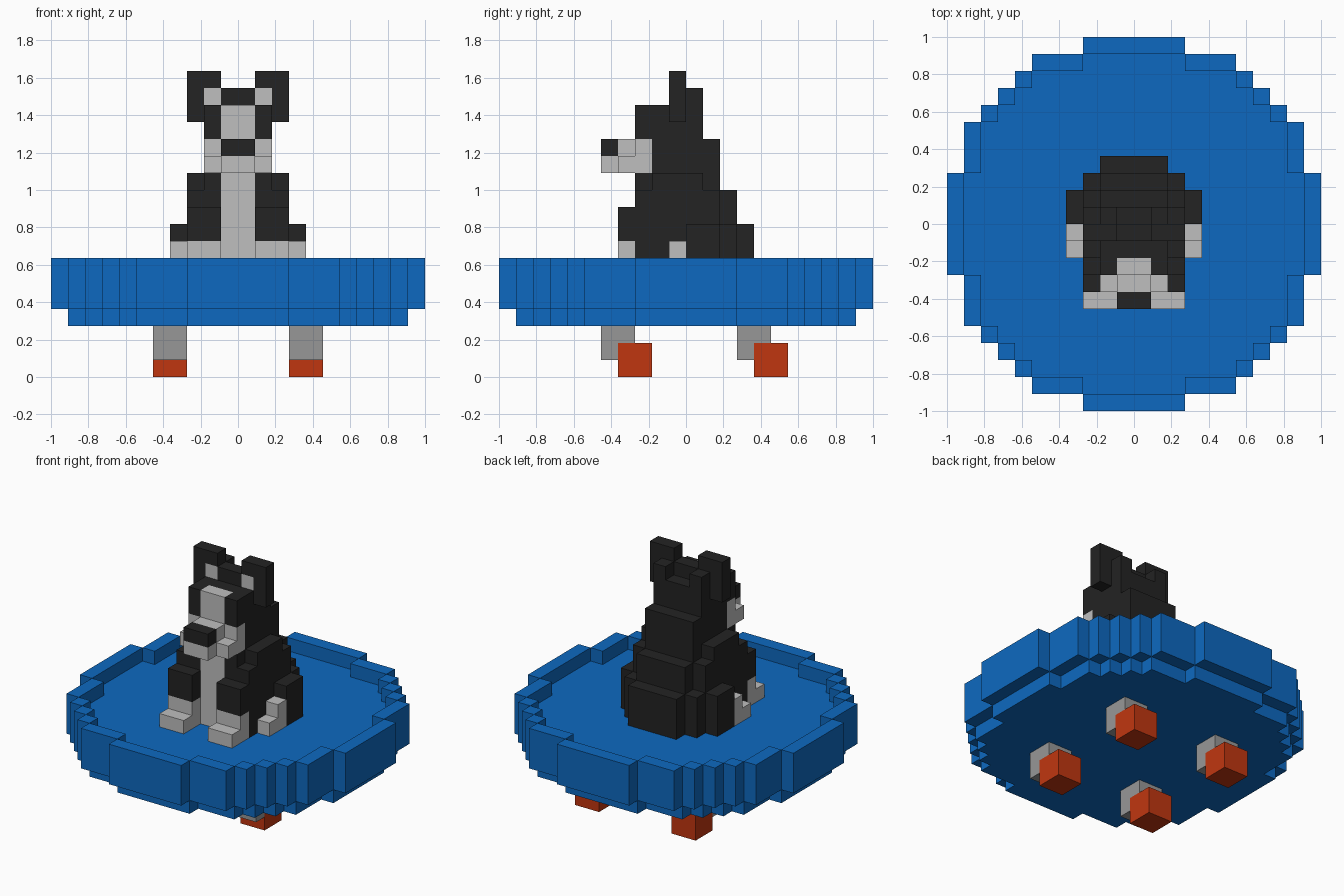
import bpy, bmesh

cube = bpy.data.objects.get("Cube")
if cube:
    bpy.data.objects.remove(cube, do_unlink=True)

U = 1 / 11  # one block


def material(name, rgb):
    lin = [(c / 255 / 12.92) if c < 11 else ((c / 255 + 0.055) / 1.055) ** 2.4 for c in rgb]
    m = bpy.data.materials.new(name)
    m.use_nodes = True
    m.diffuse_color = (*lin, 1)
    bsdf = m.node_tree.nodes["Principled BSDF"]
    bsdf.inputs["Base Color"].default_value = (*lin, 1)
    bsdf.inputs["Roughness"].default_value = 0.8
    return m


BLUE = material("blue", (13, 105, 192))
BLACK = material("black", (35, 35, 35))
PALE = material("pale grey", (191, 191, 191))
GREY = material("mid grey", (151, 151, 151))
RED = material("orange red", (192, 54, 16))


def finish(name, mat, bm):
    bmesh.ops.recalc_face_normals(bm, faces=bm.faces)
    bmesh.ops.scale(bm, vec=(U, U, U), verts=bm.verts)
    me = bpy.data.meshes.new(name)
    bm.to_mesh(me)
    bm.free()
    me.materials.append(mat)
    ob = bpy.data.objects.new(name, me)
    bpy.context.collection.objects.link(ob)
    return ob


def blocks(name, mat, boxes, mirror="", offset=(0, 0, 0)):
    """Boxes as (x0, x1, y0, y1, z0, z1) in blocks, mirrored over the named axes."""
    todo = list(boxes)
    if "x" in mirror:
        todo += [(-b, -a, *r) for a, b, *r in todo]
    if "y" in mirror:
        todo += [(a, b, -d, -c, e, f) for a, b, c, d, e, f in todo]
    bm = bmesh.new()
    for x0, x1, y0, y1, z0, z1 in todo:
        verts = bmesh.ops.create_cube(bm, size=1)["verts"]
        for v in verts:
            v.co.x = (x1 if v.co.x > 0 else x0) + offset[0]
            v.co.y = (y1 if v.co.y > 0 else y0) + offset[1]
            v.co.z = (z1 if v.co.z > 0 else z0) + offset[2]
    return finish(name, mat, bm)


def stepped_disc(name, mat, steps, z0, z1):
    """Extrude a stepped round outline; steps are quarter corners (x, y)."""
    quarter = []
    for i, (x, y) in enumerate(steps):
        quarter.append((x, y))
        if i + 1 < len(steps):
            quarter.append((steps[i + 1][0], y))
    loop = quarter + [(-x, y) for x, y in reversed(quarter)]
    loop += [(-x, -y) for x, y in quarter] + [(x, -y) for x, y in reversed(quarter)]
    bm = bmesh.new()
    face = bm.faces.new([bm.verts.new((x, y, z0)) for x, y in loop])
    top = bmesh.ops.extrude_face_region(bm, geom=[face])["geom"]
    bmesh.ops.translate(bm, vec=(0, 0, z1 - z0),
                        verts=[v for v in top if isinstance(v, bmesh.types.BMVert)])
    return finish(name, mat, bm)


# Round cushion: stepped floor and raised rim
stepped_disc("cushion_floor", BLUE, [(10, 3), (9, 6), (8, 7), (7, 8), (6, 9), (3, 10)], 3, 6)
rim = [(0, 3, 10, 11), (3, 6, 9, 10), (6, 7, 8, 9), (7, 8, 7, 8),
       (8, 9, 6, 7), (9, 10, 3, 6), (10, 11, 0, 3)]
blocks("cushion_rim", BLUE, [(*r, 4, 7) for r in rim], "xy")

# Feet: castor block with bent stem in front of it
for end, y in (("front", -5), ("rear", 3)):
    for side, x in (("left", 3), ("right", -5)):
        blocks(f"{end}_{side}_castor", RED, [(0, 2, 1, 3, 0, 2)], offset=(x, y, 0))
        blocks(f"{end}_{side}_stem", GREY, [(0, 2, 0, 1, 1, 3), (0, 2, 1, 2, 2, 3)],
               offset=(x, y, 0))

# Body with stepped back
blocks("body", BLACK, [(-3, 3, -2, 1, 6, 12), (-3, 3, 1, 2, 6, 11), (-3, 3, 2, 3, 6, 9)])
blocks("back", BLACK, [(-2, 2, 1, 2, 11, 14), (-2, 2, 2, 3, 9, 11), (-2, 2, 3, 4, 6, 9)])
blocks("shoulders", BLACK, [(1, 3, -3, -2, 6, 11), (1, 2, -3, -2, 11, 12)], "x")
blocks("chest", PALE, [(-1, 1, -3, -2, 6, 12)])

# Legs and paws
blocks("front_legs", BLACK, [(1, 3, -4, -3, 8, 10)], "x")
blocks("front_paws", PALE, [(1, 3, -4, -3, 6, 8), (1, 3, -5, -4, 6, 7)], "x")
blocks("thighs", BLACK, [(3, 4, 0, 2, 6, 9)], "x")
blocks("hind_paws", PALE, [(3, 4, -1, 0, 6, 8), (3, 4, -2, -1, 6, 7)], "x")

# Head
blocks("head", BLACK, [(-2, 2, -2, 1, 12, 16), (-1, 1, -1, 0, 16, 17)])
blocks("brows", BLACK, [(1, 2, -3, -2, 14, 16)], "x")
blocks("blaze", PALE, [(-1, 1, -3, -2, 14, 16)])
blocks("cheeks", PALE, [(-2, 2, -3, -2, 12, 14)])
blocks("snout", PALE, [(-2, 2, -4, -3, 12, 13), (-1, 1, -4, -3, 13, 14),
                       (-1, 1, -5, -4, 12, 13)])
blocks("nose", BLACK, [(-1, 1, -5, -4, 13, 14)])

# Ears
blocks("ears", BLACK, [(2, 3, -1, 0, 15, 18), (1, 2, -1, 0, 17, 18), (1, 2, 0, 1, 16, 17)], "x")
blocks("inner_ears", PALE, [(1, 2, -1, 0, 16, 17)], "x")
